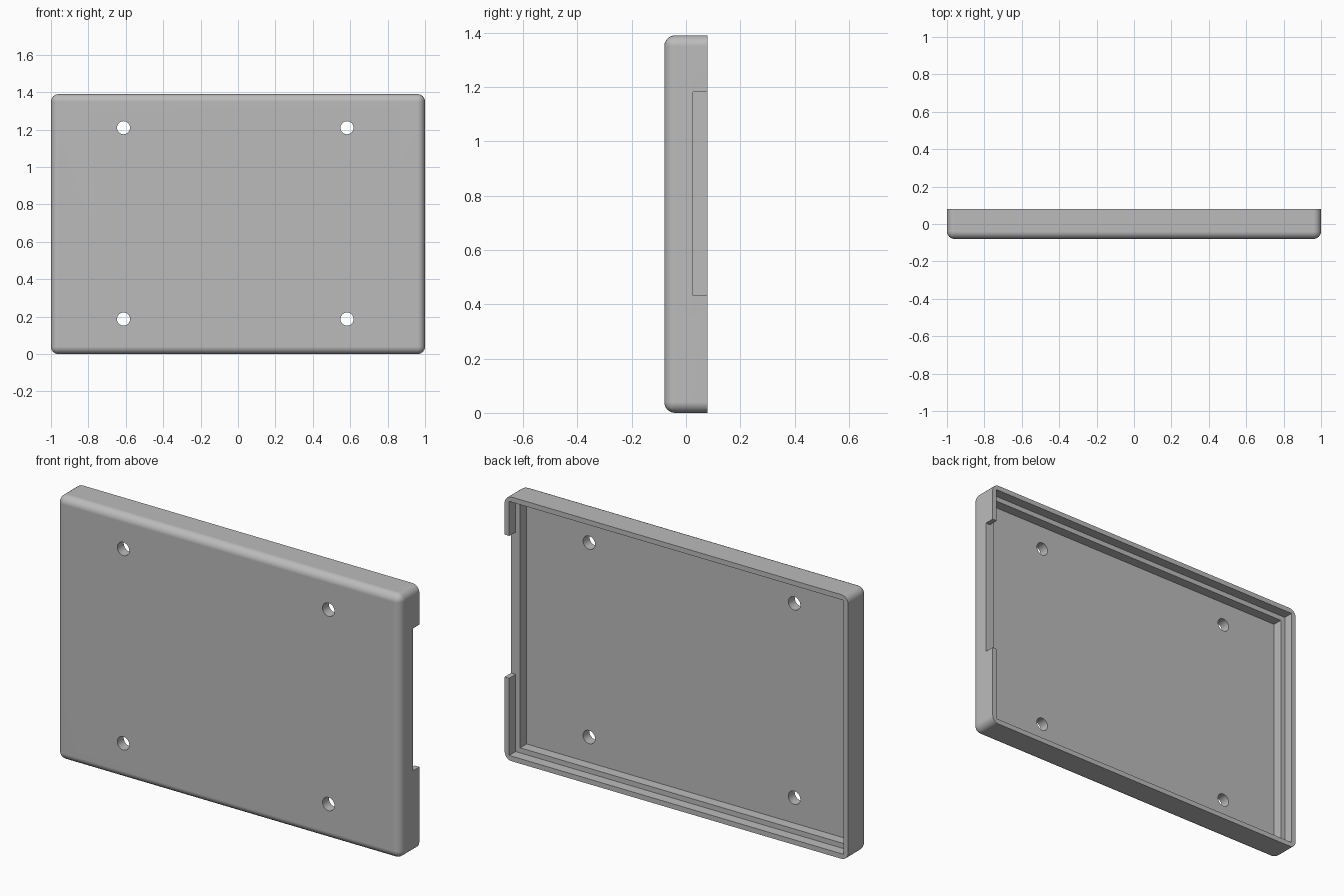
import bpy, bmesh, math
from mathutils import Matrix, Vector

if "Cube" in bpy.data.objects:
    bpy.data.objects.remove(bpy.data.objects["Cube"], do_unlink=True)

WIDTH, DEPTH, HEIGHT = 2.0, 0.16, 1.39
STEP = DEPTH / 3          # wall, floor and lip depth
RIM = STEP / 2            # thin outer rim
ROUND = 0.04
BACK = DEPTH / 2

grey = bpy.data.materials.new("plain grey")
grey.use_nodes = True
colour = (0.5, 0.5, 0.5, 1)
grey.diffuse_color = colour
grey.node_tree.nodes["Principled BSDF"].inputs["Base Color"].default_value = colour


def finish(name, bm):
    mesh = bpy.data.meshes.new(name)
    bm.to_mesh(mesh)
    bm.free()
    mesh.materials.append(grey)
    obj = bpy.data.objects.new(name, mesh)
    bpy.context.collection.objects.link(obj)
    return obj


def box_mesh(low, high):
    low, high = Vector(low), Vector(high)
    bm = bmesh.new()
    bmesh.ops.create_cube(bm, size=1, matrix=Matrix.Translation((low + high) / 2)
                          @ Matrix.Diagonal((*(high - low), 1)))
    return bm


def cut(target, cutter):
    cutter.hide_render = True
    mod = target.modifiers.new("cut", "BOOLEAN")
    mod.operation, mod.solver, mod.object = "DIFFERENCE", "EXACT", cutter
    bpy.context.view_layer.objects.active = target
    bpy.ops.object.modifier_apply(modifier=mod.name)
    bpy.data.objects.remove(cutter, do_unlink=True)


# Outer shell: rounded everywhere except around the open back
bm = box_mesh((-WIDTH / 2, -BACK, 0), (WIDTH / 2, BACK, HEIGHT))
edges = [e for e in bm.edges if min(v.co.y for v in e.verts) < 0]
bmesh.ops.bevel(bm, geom=edges, offset=ROUND, offset_type="OFFSET",
                segments=6, profile=0.5, affect="EDGES")
tray = finish("tray_cover", bm)

# Stepped recess: a shallow lip pocket, then the deeper main pocket
for name, inset, floor in (("lip_cutter", RIM, BACK - STEP),
                           ("pocket_cutter", STEP, -BACK + STEP)):
    cut(tray, finish(name, box_mesh((-WIDTH / 2 + inset, floor, inset),
                                    (WIDTH / 2 - inset, BACK + 0.1, HEIGHT - inset))))

# Side notch through the rim, level with the ledge
cut(tray, finish("notch_cutter", box_mesh((WIDTH / 2 - STEP - 0.02, BACK - STEP, 0.433),
                                          (WIDTH / 2 + 0.1, BACK + 0.1, 1.182))))

# Four screw holes through the floor
for x in (-0.612, 0.583):
    for z in (0.187, 1.21):
        bm = bmesh.new()
        bmesh.ops.create_cone(bm, cap_ends=True, segments=32, radius1=0.035, radius2=0.035,
                              depth=0.2, matrix=Matrix.Translation((x, -BACK, z))
                              @ Matrix.Rotation(math.pi / 2, 4, "X"))
        cut(tray, finish("hole_cutter", bm))

# Smooth roundings with crisp edges and flat panels
bpy.ops.object.select_all(action="DESELECT")
tray.select_set(True)
bpy.context.view_layer.objects.active = tray
bpy.ops.object.shade_smooth_by_angle(angle=math.radians(30))
normals = tray.modifiers.new("flat_panels", "WEIGHTED_NORMAL")
normals.keep_sharp = True
